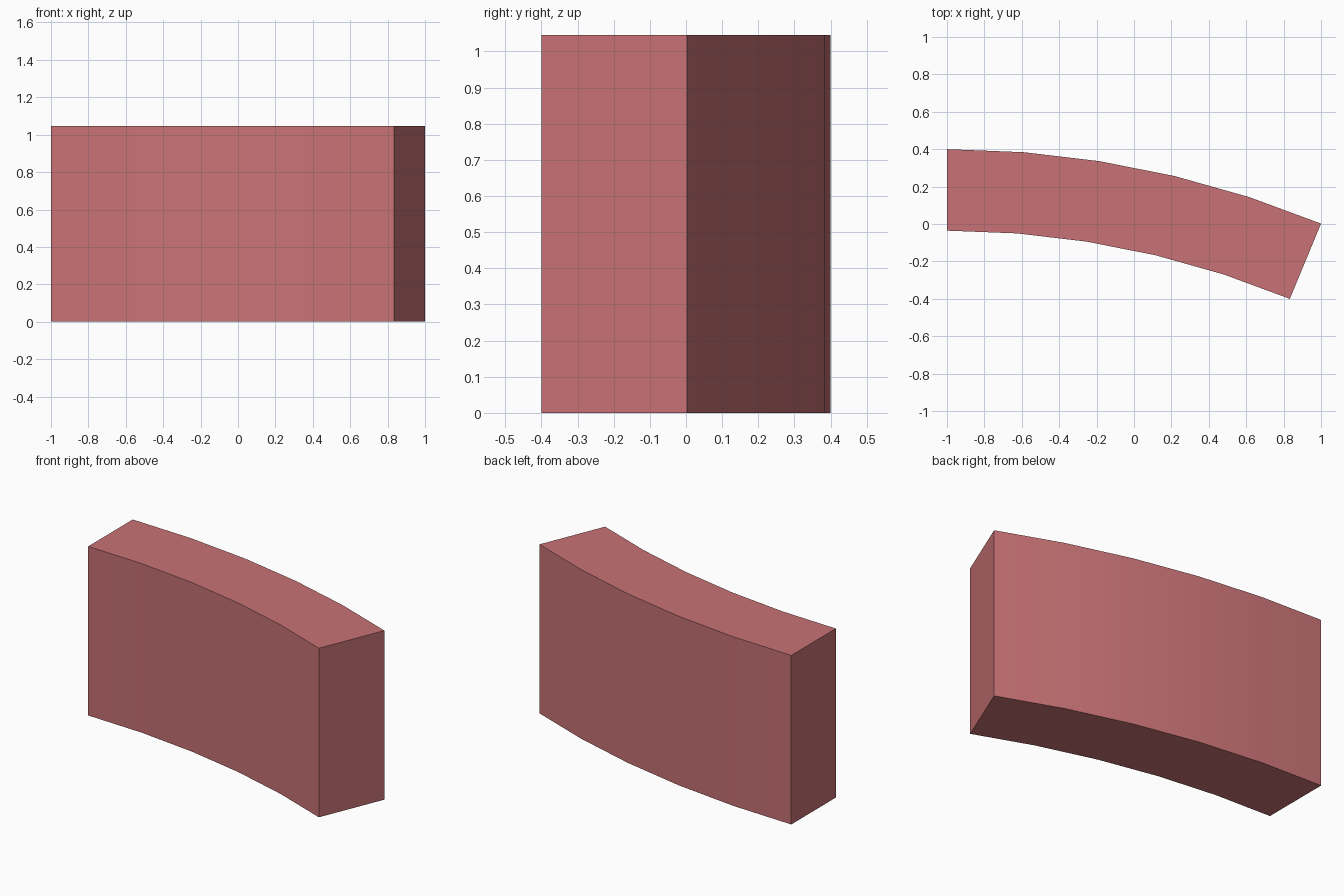
import bpy, bmesh
from math import sin, cos, radians

if "Cube" in bpy.data.objects:
    bpy.data.objects.remove(bpy.data.objects["Cube"])

SWEEP = radians(22.5)
SEGMENTS = 5
OUTER = 2 / sin(SWEEP)          # outer radius, giving a 2 unit width
INNER = OUTER * 11 / 12
HEIGHT = OUTER / 5
CENTRE = (-1.0, 0.4 - OUTER)    # arc centre lies behind the straight-cut end


def arc(radius):
    steps = [SWEEP * i / SEGMENTS for i in range(SEGMENTS + 1)]
    return [(CENTRE[0] + radius * sin(a), CENTRE[1] + radius * cos(a), 0) for a in steps]


# Curved wall block: arc-shaped footprint extruded upward
bm = bmesh.new()
footprint = arc(INNER) + arc(OUTER)[::-1]
base = bm.faces.new([bm.verts.new(p) for p in footprint])
top = bmesh.ops.extrude_face_region(bm, geom=[base], use_keep_orig=True)
bmesh.ops.translate(bm, vec=(0, 0, HEIGHT),
                    verts=[v for v in top["geom"] if isinstance(v, bmesh.types.BMVert)])
bmesh.ops.recalc_face_normals(bm, faces=bm.faces)
mesh = bpy.data.meshes.new("curved_wall_block")
bm.to_mesh(mesh)
bm.free()
block = bpy.data.objects.new("curved_wall_block", mesh)
bpy.context.collection.objects.link(block)

# Muted red finish
red = bpy.data.materials.new("muted_red")
red.diffuse_color = (0.58, 0.17, 0.18, 1)
red.use_nodes = True
red.node_tree.nodes["Principled BSDF"].inputs["Base Color"].default_value = red.diffuse_color
mesh.materials.append(red)

# Smooth curved faces, sharp corners
bpy.context.view_layer.objects.active = block
block.select_set(True)
bpy.ops.object.shade_smooth_by_angle(angle=radians(30))
